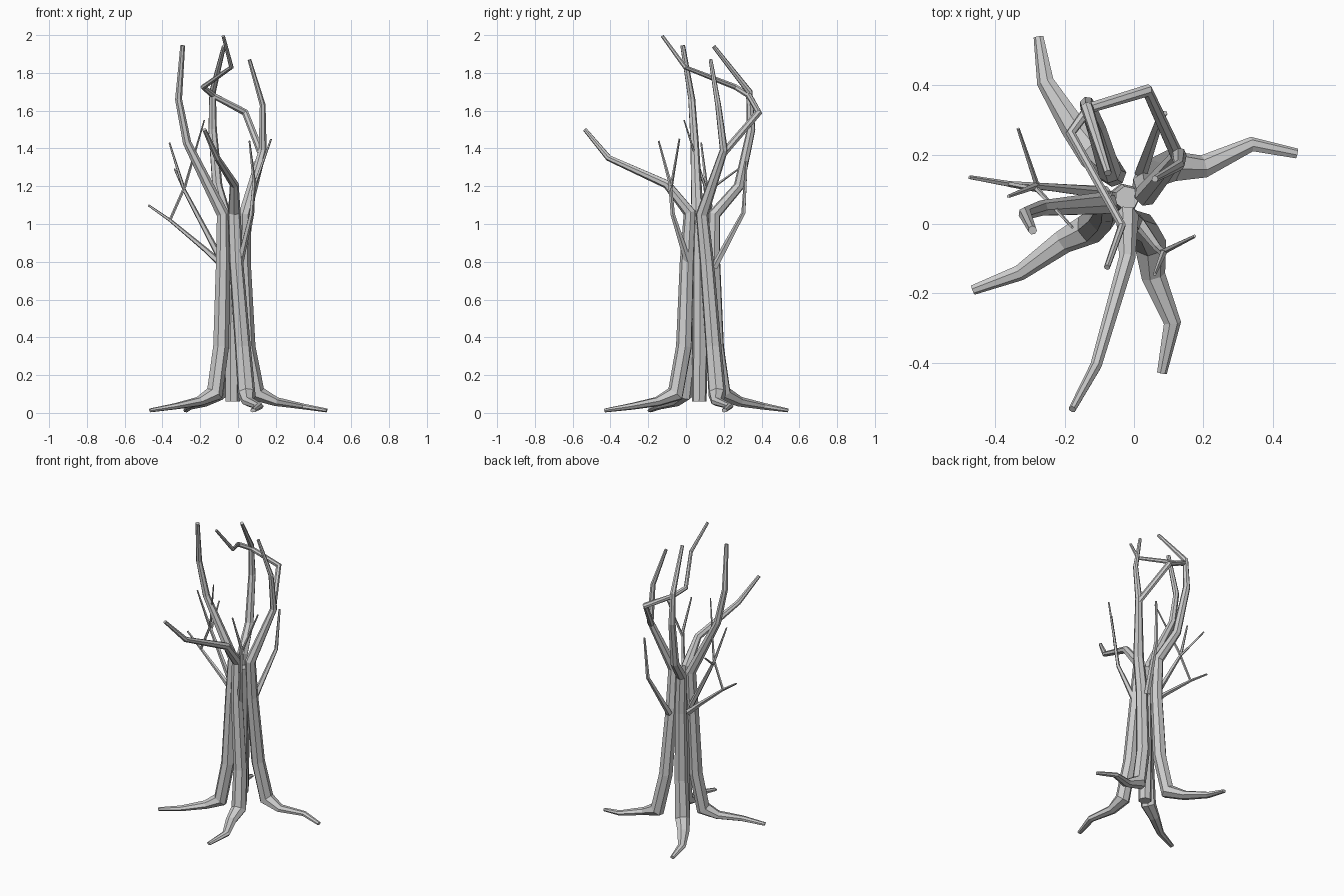
import bpy, bmesh, math
from mathutils import Vector


def tube(name, pts, sides=7):
    """Faceted tapering tube through (x, y, z, radius) points."""
    P = [Vector(p[:3]) for p in pts]
    n = len(P)
    bm = bmesh.new()
    rings, u = [], None
    for i, p in enumerate(P):
        a = (P[i] - P[i - 1]).normalized() if i > 0 else Vector()
        b = (P[i + 1] - P[i]).normalized() if i < n - 1 else Vector()
        t = (a + b).normalized()
        if u is None:
            u = t.cross(Vector((0, 0, 1)))
            if u.length < 0.01:
                u = Vector((1, 0, 0))
        u = (u - t * u.dot(t)).normalized()
        v = t.cross(u)
        ring = []
        for k in range(sides):
            ang = 2 * math.pi * k / sides
            o = (u * math.cos(ang) + v * math.sin(ang)) * pts[i][3]
            if p.z < 0.09:          # roots are slightly flattened
                o.z *= 0.7
            ring.append(bm.verts.new(p + o))
        rings.append(ring)
    for r0, r1 in zip(rings, rings[1:]):
        for k in range(sides):
            j = (k + 1) % sides
            bm.faces.new((r0[k], r0[j], r1[j], r1[k]))
    bm.faces.new(rings[0])
    bm.faces.new(rings[-1])
    bmesh.ops.recalc_face_normals(bm, faces=bm.faces[:])
    me = bpy.data.meshes.new(name)
    bm.to_mesh(me)
    bm.free()
    ob = bpy.data.objects.new(name, me)
    bpy.context.collection.objects.link(ob)


# Four strands, each running root tip -> trunk -> main branch tip
tube("front_strand", [
    (.08, -.43, .013, .015), (.11, -.285, .035, .026), (.055, -.15, .06, .036),
    (.045, -.055, .1, .048), (.025, -.01, .35, .043), (-.01, .005, .8, .038),
    (-.02, .02, 1.06, .034), (-.02, -.1, 1.21, .024),
    (-.11, -.41, 1.35, .017), (-.178, -.535, 1.5, .011)])
tube("left_strand", [
    (-.465, -.19, .013, .015), (-.33, -.14, .035, .024), (-.205, -.05, .06, .036),
    (-.125, -.01, .1, .048), (-.09, .02, .35, .043), (-.08, .04, .8, .038),
    (-.08, .06, 1.05, .034), (-.27, .045, 1.43, .023),
    (-.315, .03, 1.66, .019), (-.293, -.018, 1.945, .013)])
tube("back_strand", [
    (-.275, .54, .013, .015), (-.255, .41, .035, .026), (-.175, .28, .06, .038),
    (-.11, .195, .1, .048), (-.075, .16, .35, .043), (-.06, .145, .8, .038),
    (-.07, .15, 1.05, .034), (-.11, .28, 1.2, .028),
    (-.135, .345, 1.5, .023), (-.135, .335, 1.7, .018), (-.075, .147, 1.94, .011)])
tube("right_strand", [
    (.47, .203, .013, .015), (.34, .23, .035, .022), (.2, .165, .06, .034),
    (.1, .165, .1, .048), (.05, .145, .35, .043), (.03, .11, .8, .038),
    (.035, .085, 1.05, .034), (.13, .2, 1.39, .022),
    (.13, .17, 1.63, .016), (.06, .13, 1.87, .01)])

# Core of the trunk
tube("trunk_core", [(-.03, .07, .06, .04), (-.03, .075, .4, .042),
                    (-.025, .075, .8, .042), (-.02, .075, 1.0, .035)])

# Crooked upper branch growing from the right strand
tube("crooked_branch", [
    (.125, .195, 1.37, .02), (.038, .385, 1.59, .019), (-.13, .335, 1.68, .016),
    (-.183, .262, 1.725, .015), (-.035, -.005, 1.83, .012), (-.078, -.125, 1.995, .009)])

# Thin twigs
twigs = {
    "left_twig": [(-.08, .09, .78, .02), (-.18, .1, .87, .014),
                  (-.36, .115, 1.02, .009), (-.475, .135, 1.1, .006)],
    "left_twig_shoot": [(-.36, .115, 1.02, .008), (-.28, .1, 1.2, .008), (-.178, -.01, 1.55, .004)],
    "left_upper_twig": [(-.1, .09, .83, .018), (-.285, .11, 1.18, .01), (-.363, .08, 1.43, .005)],
    "left_upper_shoot": [(-.28, .11, 1.17, .008), (-.335, .275, 1.29, .005)],
    "front_twig": [(.01, .01, .8, .02), (.07, -.07, 1.05, .012),
                   (.085, -.085, 1.22, .01), (.06, -.145, 1.44, .005)],
    "front_twig_shoot": [(.083, -.08, 1.19, .009), (.175, -.035, 1.45, .005)],
    "back_twig": [(.02, .15, .77, .02), (.075, .305, 1.06, .012), (.09, .32, 1.33, .007)],
}
for name, pts in twigs.items():
    tube(name, pts, 5)
